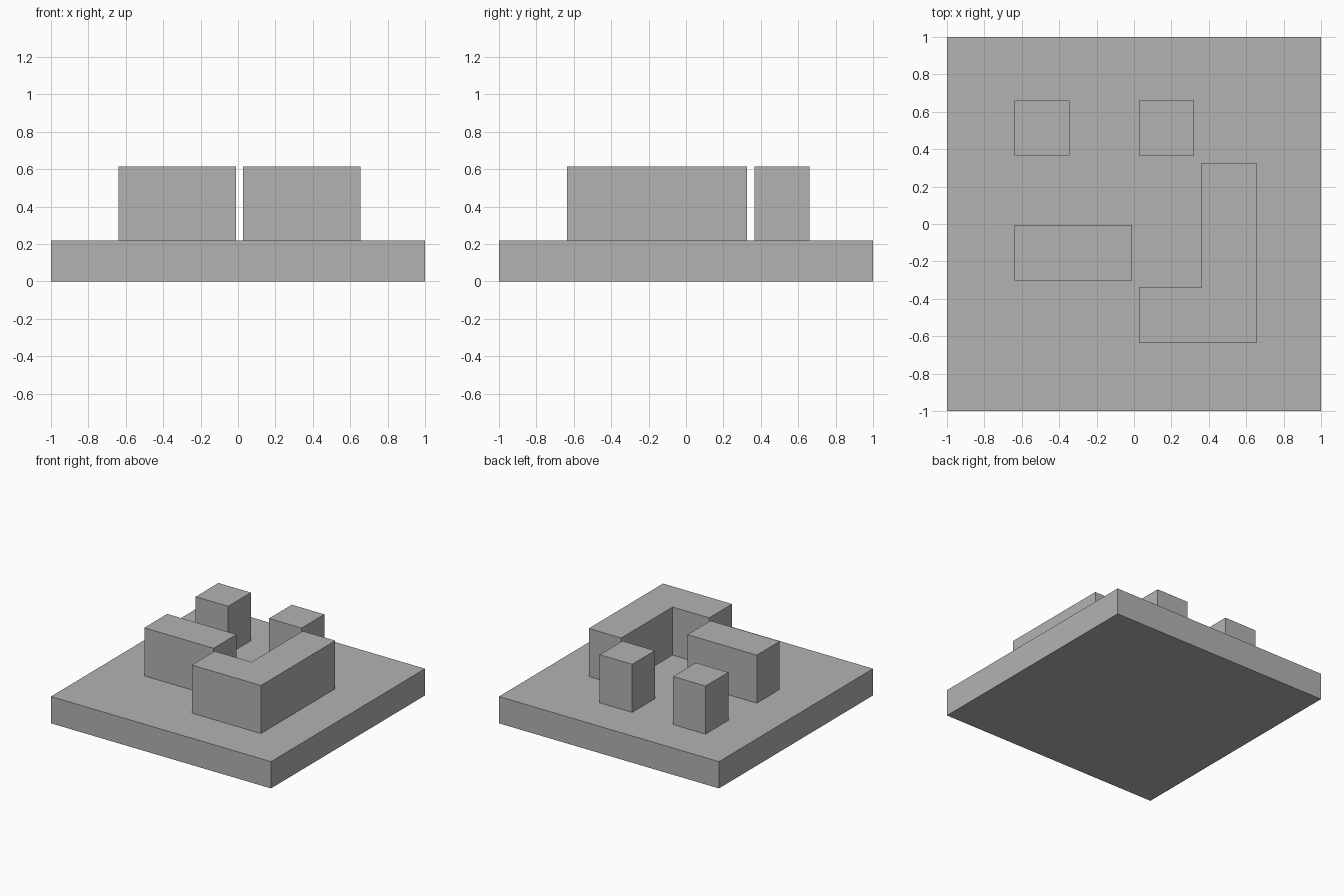
import bpy
import bmesh

cube = bpy.data.objects.get("Cube")
if cube:
    bpy.data.objects.remove(cube, do_unlink=True)

BASE_TOP, BLOCK_TOP = 0.22, 0.615

grey = bpy.data.materials.new("plain grey")
grey.use_nodes = True
colour = (0.45, 0.45, 0.45, 1)
grey.diffuse_color = colour
grey.node_tree.nodes["Principled BSDF"].inputs["Base Color"].default_value = colour


def prism(name, outline, bottom, top):
    """Extrude a flat outline upwards into a solid block."""
    bm = bmesh.new()
    face = bm.faces.new([bm.verts.new((x, y, bottom)) for x, y in outline])
    result = bmesh.ops.extrude_face_region(bm, geom=[face], use_keep_orig=True)
    for item in result["geom"]:
        if isinstance(item, bmesh.types.BMVert):
            item.co.z = top
    bmesh.ops.recalc_face_normals(bm, faces=bm.faces)
    mesh = bpy.data.meshes.new(name)
    bm.to_mesh(mesh)
    bm.free()
    mesh.materials.append(grey)
    bpy.context.collection.objects.link(bpy.data.objects.new(name, mesh))


def rectangle(x0, y0, x1, y1):
    return [(x0, y0), (x1, y0), (x1, y1), (x0, y1)]


# Square ground slab
prism("base_slab", rectangle(-1, -1, 1, 1), 0, BASE_TOP)

# Straight blocks
blocks = {
    "back_right_tower": rectangle(-0.64, 0.365, -0.345, 0.66),
    "back_left_tower": rectangle(0.027, 0.365, 0.322, 0.66),
    "long_block": rectangle(-0.64, -0.303, -0.01, -0.005),
}
# Corner block with an L-shaped plan
blocks["corner_block"] = [(0.027, -0.637), (0.655, -0.637), (0.655, 0.327),
                          (0.36, 0.327), (0.36, -0.34), (0.027, -0.34)]

for name, outline in blocks.items():
    prism(name, outline, BASE_TOP, BLOCK_TOP)
